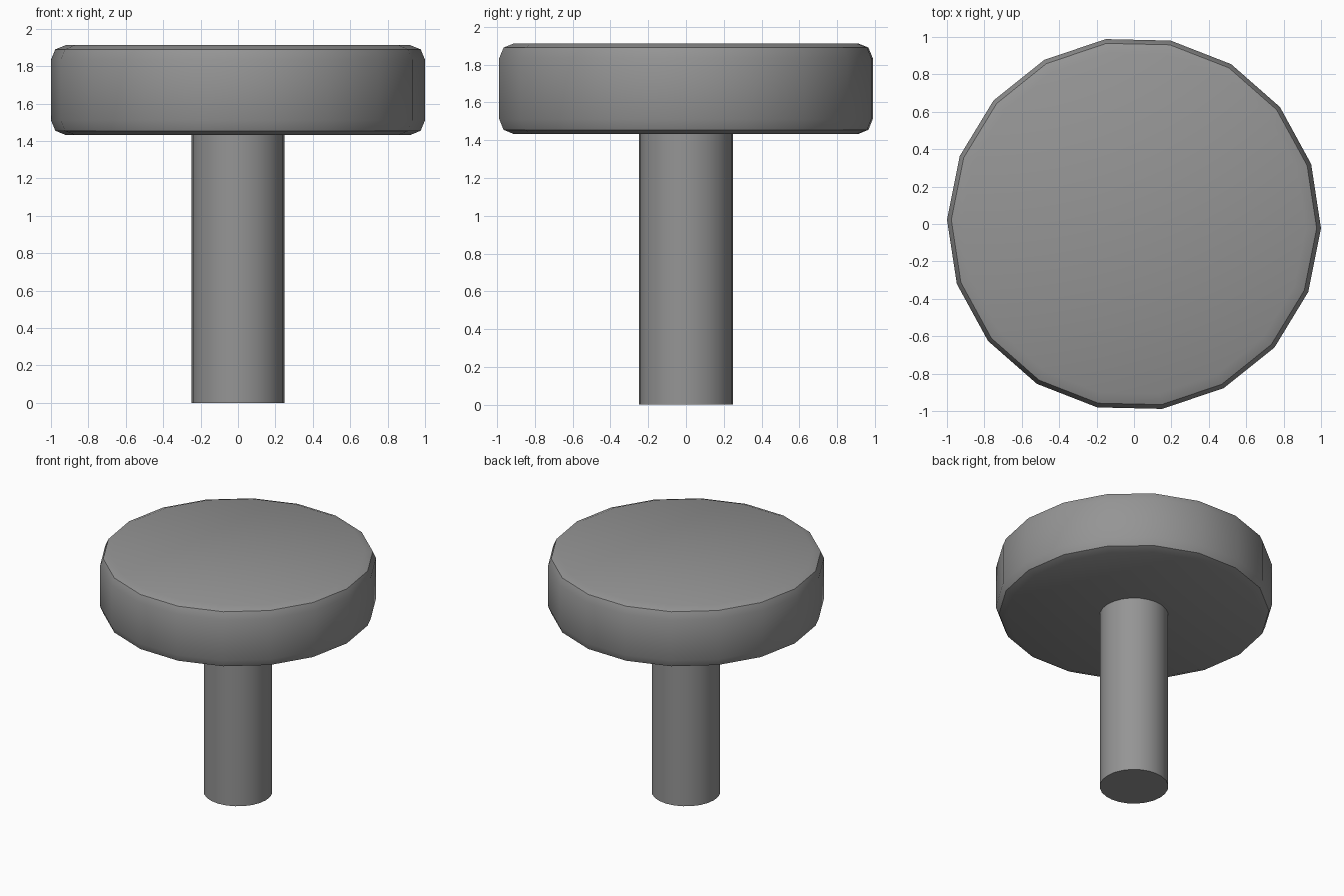
import bpy
import math

if "Cube" in bpy.data.objects:
    bpy.data.objects.remove(bpy.data.objects["Cube"])

grey = bpy.data.materials.new("dark_grey")
grey.diffuse_color = (0.3, 0.3, 0.3, 1.0)
grey.use_nodes = True
grey.node_tree.nodes["Principled BSDF"].inputs["Base Color"].default_value = grey.diffuse_color


def lathe(name, profile, sides, turn=0.0):
    """Spin a (radius, z) profile into a closed faceted solid, capped at both ends."""
    verts = []
    for r, z in profile:
        for i in range(sides):
            a = turn + math.tau * i / sides
            verts.append((r * math.cos(a), r * math.sin(a), z))
    faces = [tuple(reversed(range(sides)))]
    for k in range(len(profile) - 1):
        lo, hi = k * sides, (k + 1) * sides
        for i in range(sides):
            j = (i + 1) % sides
            faces.append((lo + i, lo + j, hi + j, hi + i))
    top = (len(profile) - 1) * sides
    faces.append(tuple(range(top, top + sides)))
    mesh = bpy.data.meshes.new(name)
    mesh.from_pydata(verts, [], faces)
    mesh.materials.append(grey)
    obj = bpy.data.objects.new(name, mesh)
    bpy.context.collection.objects.link(obj)
    bpy.ops.object.select_all(action='DESELECT')
    obj.select_set(True)
    bpy.context.view_layer.objects.active = obj
    bpy.ops.object.shade_smooth_by_angle(angle=math.radians(30))
    return obj


# Straight round stem standing on the ground
lathe("stem", [(0.248, 0.0), (0.248, 1.435)], 24)

# Thick disc on top with rounded-over rims
lathe("disc_top", [(0.92, 1.432), (0.977, 1.455), (1.0, 1.511),
                   (1.0, 1.835), (0.977, 1.89), (0.92, 1.913)],
      18, math.radians(-1.3))
